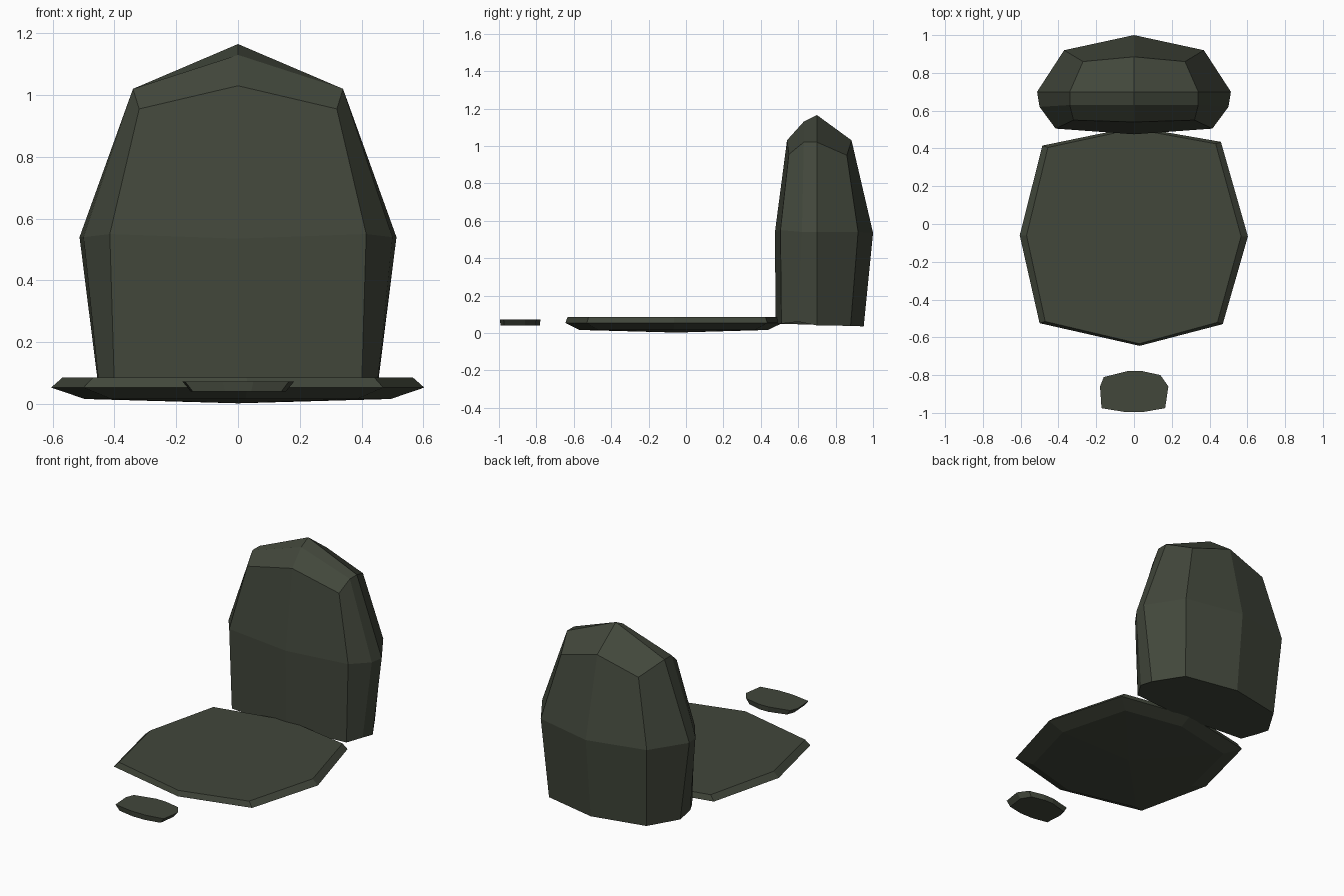
import bpy, bmesh

if "Cube" in bpy.data.objects:
    bpy.data.objects.remove(bpy.data.objects["Cube"])

stone = bpy.data.materials.new("dark mossy stone")
stone.diffuse_color = (0.054, 0.063, 0.044, 1)
stone.use_nodes = True
stone.node_tree.nodes["Principled BSDF"].inputs["Base Color"].default_value = stone.diffuse_color


def loft(name, rings, tops=None, floor=None):
    """Join equal-length closed rings; cap with n-gons or a floor apex."""
    bm = bmesh.new()
    loops = [[bm.verts.new(p) for p in ring] for ring in rings]
    n = len(loops[0])
    for low, high in zip(loops, loops[1:]):
        for i in range(n):
            j = (i + 1) % n
            bm.faces.new((low[i], low[j], high[j], high[i]))
    if floor:
        apex = bm.verts.new(floor)
        for i in range(n):
            bm.faces.new((loops[0][(i + 1) % n], loops[0][i], apex))
    else:
        bm.faces.new(loops[0][::-1])
    if tops:
        # roof: two ridge points in the middle, quads down to the top ring
        f, r = [bm.verts.new(p) for p in tops]
        t = loops[-1]
        for quad in ((t[0], t[1], t[2], f), (t[2], t[3], r, f), (t[3], t[4], t[5], r),
                     (t[5], t[6], t[7], r), (t[7], t[8], f, r), (t[8], t[9], t[0], f)):
            bm.faces.new(quad)
    else:
        bm.faces.new(loops[-1])
    bmesh.ops.recalc_face_normals(bm, faces=bm.faces)
    mesh = bpy.data.meshes.new(name)
    bm.to_mesh(mesh)
    bm.free()
    mesh.materials.append(stone)
    obj = bpy.data.objects.new(name, mesh)
    bpy.context.collection.objects.link(obj)
    return obj


def mirrored(half):
    """Half ring from front centre to back centre, completed across x = 0."""
    return half + [(-x, y, z) for x, y, z in half[-2:0:-1]]


def scaled(outline, sx, sy, cy, z):
    return [(x * sx, cy + (y - cy) * sy, z) for x, y in outline]


# Upright headstone
loft("headstone", [
    mirrored([(0, .48, .05), (.40, .51, .05), (.45, .60, .06),
              (.45, .70, .04), (.34, .88, .038), (0, .95, .035)]),
    mirrored([(0, .475, .535), (.415, .505, .55), (.50, .62, .54),
              (.513, .70, .54), (.37, .92, .54), (0, 1.0, .535)]),
    mirrored([(0, .54, 1.03), (.32, .55, .955), (.34, .63, 1.02),
              (.34, .70, 1.02), (.27, .86, .95), (0, .885, 1.03)]),
], tops=[(0, .63, 1.13), (0, .70, 1.165)])

# Flat ground slab with a bevelled rim
slab = [(.03, -.645), (.47, -.53), (.603, -.065), (.46, .435),
        (0, .515), (-.485, .415), (-.605, -.06), (-.50, -.525)]
loft("ground_slab", [scaled(slab, .82, .87, -.07, .016),
                     scaled(slab, 1, 1, -.07, .053),
                     scaled(slab, .94, .98, -.07, .085)], floor=(0, -.05, .002))

# Small loose stone in front
pebble = [(-.05, -.995), (.05, -.995), (.165, -.975), (.182, -.86), (.14, -.80),
          (.04, -.778), (-.03, -.778), (-.16, -.81), (-.18, -.86), (-.172, -.975)]
loft("small_stone", [scaled(pebble, .85, .97, -.89, .04),
                     scaled(pebble, 1, 1, -.89, .073)])
